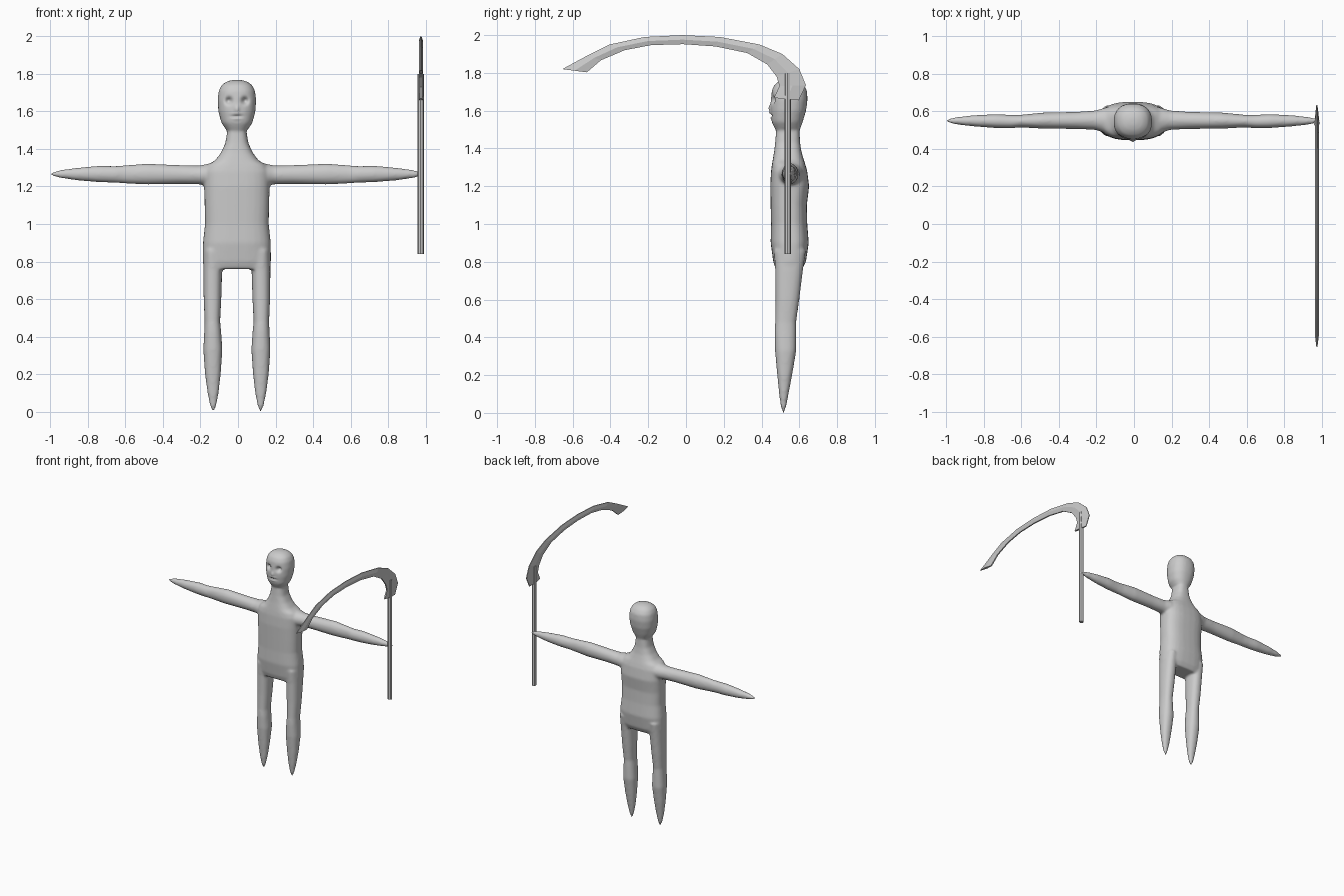
import bpy, bmesh
from math import sin, cos, pi, exp, copysign
from mathutils import Vector

CX = -0.006  # body centre line


def loft(bm, rows, place, power=2.0, n=28):
    """Skin superellipse rings; row = (t, u_min, u_max, v_min, v_max)."""
    rings = []
    for t, u0, u1, v0, v1 in rows:
        ring = []
        for i in range(n):
            a = 2 * pi * i / n
            c, s = cos(a), sin(a)
            u = (u0 + u1) / 2 + (u1 - u0) / 2 * copysign(abs(c) ** (2 / power), c)
            v = (v0 + v1) / 2 + (v1 - v0) / 2 * copysign(abs(s) ** (2 / power), s)
            ring.append(bm.verts.new(place(t, u, v)))
        rings.append(ring)
    for a, b in zip(rings, rings[1:]):
        for i in range(n):
            j = (i + 1) % n
            bm.faces.new((a[i], a[j], b[j], b[i]))
    bm.faces.new(rings[0])
    bm.faces.new(rings[-1])


def make_object(name, bm):
    bmesh.ops.recalc_face_normals(bm, faces=bm.faces)
    mesh = bpy.data.meshes.new(name)
    bm.to_mesh(mesh)
    bm.free()
    ob = bpy.data.objects.new(name, mesh)
    bpy.context.collection.objects.link(ob)
    return ob


def upright(t, u, v):
    return (CX + u, v, t)


# Body: torso, head, arms and legs, fused into one skin
bm = bmesh.new()
torso = [(0.76, .175, .475, .615), (0.80, .182, .462, .635), (0.90, .181, .448, .65),
         (1.00, .170, .450, .642), (1.10, .172, .448, .64), (1.20, .175, .446, .652),
         (1.28, .175, .450, .642), (1.315, .155, .455, .632), (1.34, .115, .459, .624),
         (1.38, .085, .466, .612), (1.43, .062, .472, .604), (1.53, .045, .480, .600)]
loft(bm, [(z, -w, w, a, b) for z, w, a, b in torso], upright, 2.7)

head = [(1.485, .035, .495, .585), (1.505, .060, .470, .605), (1.54, .083, .453, .618),
        (1.60, .099, .448, .636), (1.66, .103, .449, .644), (1.71, .097, .455, .640),
        (1.74, .082, .470, .622), (1.758, .058, .495, .600), (1.768, .025, .525, .57)]
loft(bm, [(z, -w, w, a, b) for z, w, a, b in head], upright, 2.3)

arm = [(0.08, .47, .63, 1.19, 1.33), (0.15, .485, .62, 1.205, 1.322),
       (0.20, .502, .605, 1.211, 1.312), (0.30, .506, .598, 1.213, 1.314),
       (0.48, .508, .594, 1.210, 1.322), (0.60, .515, .582, 1.216, 1.313),
       (0.65, .510, .582, 1.220, 1.309), (0.73, .511, .586, 1.222, 1.311),
       (0.85, .520, .580, 1.232, 1.300), (0.94, .530, .570, 1.245, 1.288),
       (0.98, .539, .562, 1.255, 1.277), (0.998, .546, .555, 1.262, 1.270)]
leg = [(0.86, .078, .178, .465, .635), (0.76, .078, .179, .472, .620),
       (0.60, .083, .177, .474, .600), (0.48, .089, .172, .472, .583),
       (0.43, .084, .174, .469, .584), (0.33, .077, .179, .471, .584),
       (0.20, .086, .170, .483, .562), (0.10, .097, .157, .493, .543),
       (0.03, .110, .143, .502, .530), (0.0, .121, .131, .512, .520)]
for side in (-1, 1):
    loft(bm, arm, lambda t, u, v: (CX + side * t, u, v))
    loft(bm, leg, lambda t, u, v: (CX + side * u, v, t), 2.3)
body = make_object("body", bm)
mod = body.modifiers.new("fuse", 'REMESH')
mod.mode = 'VOXEL'
mod.voxel_size = 0.008
mod = body.modifiers.new("soften", 'SMOOTH')
mod.factor = 0.5
mod.iterations = 10
fused = bpy.data.meshes.new_from_object(
    body.evaluated_get(bpy.context.evaluated_depsgraph_get()))
body.modifiers.clear()
body.data = fused

# Face: push in eye sockets and mouth line, pull out nose and lips (x, z, rx, rz, depth)
features = [(-.043, 1.657, .017, .017, .028), (.043, 1.657, .017, .017, .028),
            (0, 1.612, .012, .020, -.012), (0, 1.587, .024, .006, -.007),
            (0, 1.574, .026, .006, .012), (0, 1.562, .022, .006, -.006)]
for v in fused.vertices:
    if v.co.y < 0.52 and v.co.z > 1.5:
        x, z = v.co.x - CX, v.co.z
        v.co.y += sum(d * exp(-((x - fx) / rx) ** 2 - ((z - fz) / rz) ** 2)
                      for fx, fz, rx, rz, d in features)
for p in fused.polygons:
    p.use_smooth = True

# Scythe handle: straight faceted pole
bm = bmesh.new()
bmesh.ops.create_cone(bm, cap_ends=True, segments=8, radius1=.017, radius2=.017, depth=.96)
bmesh.ops.translate(bm, verts=bm.verts, vec=(.974, .538, 1.32))
make_object("scythe_handle", bm)

# Scythe blade: curved, thick along the middle and thin at both edges
outer = [(-.655, 1.82), (-.52, 1.893), (-.405, 1.95), (-.22, 1.99), (-.02, 2.0), (.18, 1.99),
         (.39, 1.95), (.51, 1.90), (.60, 1.82), (.635, 1.735), (.597, 1.655)]
inner = [(-.525, 1.803), (-.45, 1.867), (-.325, 1.92), (-.185, 1.947), (-.015, 1.952),
         (.157, 1.94), (.325, 1.905), (.43, 1.845), (.48, 1.78), (.495, 1.73), (.465, 1.668)]
bm = bmesh.new()
rings = []
for (y0, z0), (y1, z1) in zip(outer, inner):
    ring = []
    for f, half in ((0, .003), (.5, .011), (1, .005), (1, -.005), (.5, -.011), (0, -.003)):
        ring.append(bm.verts.new((.975 + half, y0 + (y1 - y0) * f, z0 + (z1 - z0) * f)))
    rings.append(ring)
for a, b in zip(rings, rings[1:]):
    for i in range(6):
        j = (i + 1) % 6
        bm.faces.new((a[i], a[j], b[j], b[i]))
bm.faces.new(rings[0])
bm.faces.new(rings[-1])
make_object("scythe_blade", bm)
